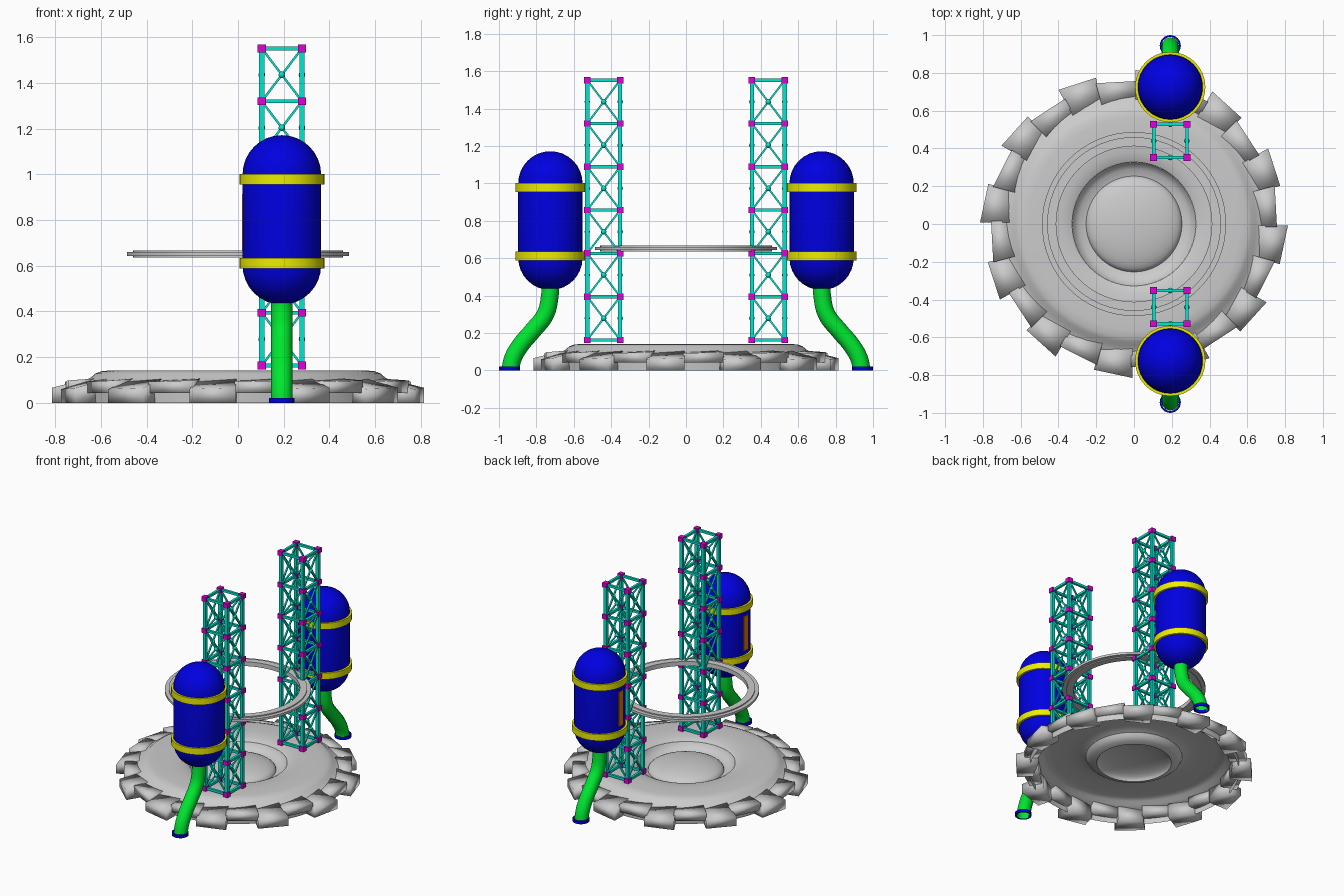
import bpy, bmesh, math
from mathutils import Vector, Matrix

if "Cube" in bpy.data.objects:
    bpy.data.objects.remove(bpy.data.objects["Cube"])


def mat(name, rgb):
    m = bpy.data.materials.new(name)
    m.diffuse_color = (*rgb, 1)
    m.use_nodes = True
    m.node_tree.nodes["Principled BSDF"].inputs["Base Color"].default_value = m.diffuse_color
    return m


BLUE = mat("blue", (0.0, 0.0, 0.75))
TEAL = mat("teal", (0.0, 0.8, 0.62))
MAGENTA = mat("magenta", (0.75, 0.0, 0.7))
YELLOW = mat("yellow", (0.85, 0.85, 0.0))
GREEN = mat("green", (0.0, 0.8, 0.03))
ORANGE = mat("orange", (0.8, 0.2, 0.0))


def finish(name, bm, material=None, smooth=35, recalc=True):
    if recalc:
        bmesh.ops.recalc_face_normals(bm, faces=bm.faces)
    me = bpy.data.meshes.new(name)
    bm.to_mesh(me)
    bm.free()
    ob = bpy.data.objects.new(name, me)
    bpy.context.collection.objects.link(ob)
    if material:
        me.materials.append(material)
    if smooth:
        bpy.ops.object.select_all(action='DESELECT')
        ob.select_set(True)
        bpy.context.view_layer.objects.active = ob
        bpy.ops.object.shade_smooth_by_angle(angle=math.radians(smooth))
    return ob


def lathe(name, profile, center=(0, 0), steps=32, material=None, closed=False, recalc=True):
    """Revolve (radius, z) points, listed from outside/bottom to inside/top."""
    bm = bmesh.new()
    rings = []
    for i in range(steps):
        a = 2 * math.pi * i / steps
        rings.append([bm.verts.new((center[0] + r * math.cos(a), center[1] + r * math.sin(a), z))
                      for r, z in profile])
    n = len(profile)
    for i in range(steps):
        p, q = rings[i], rings[(i + 1) % steps]
        for j in range(n if closed else n - 1):
            k = (j + 1) % n
            bm.faces.new((p[j], q[j], q[k], p[k]))
    bmesh.ops.remove_doubles(bm, verts=bm.verts, dist=1e-5)
    return finish(name, bm, material, recalc=recalc)


def add_bar(bm, a, b, width):
    """Square bar between two points."""
    a, b = Vector(a), Vector(b)
    d = b - a
    m = Matrix.Translation((a + b) / 2) @ d.to_track_quat('Z', 'Y').to_matrix().to_4x4()
    bmesh.ops.create_cube(bm, size=1, matrix=m @ Matrix.Diagonal((width, width, d.length, 1)))


def add_box(bm, center, size):
    bmesh.ops.create_cube(bm, size=1, matrix=Matrix.Translation(center) @ Matrix.Diagonal((*size, 1)))


# Hollow base shell, open underneath, with a hole in the middle
lathe("base_shell", [(0.715, 0.0), (0.72, 0.06), (0.70, 0.085), (0.67, 0.098), (0.645, 0.11),
                     (0.625, 0.128), (0.60, 0.138), (0.56, 0.142), (0.46, 0.142), (0.42, 0.141),
                     (0.38, 0.136), (0.35, 0.13), (0.328, 0.12)], steps=64, recalc=False)
# Dish and dome in the middle of the base
dome = [(0.254 * math.cos(t), 0.068 + 0.065 * math.sin(t))
        for t in [math.pi / 2 * i / 8 for i in range(9)]]
lathe("base_dome", [(0.328, 0.12), (0.315, 0.095), (0.29, 0.077)] + dome, steps=48, recalc=False)


# Staggered rows of skewed tread lugs
def lugs(name, start, half, inner, outer, bottom, top):
    bm = bmesh.new()
    for k in range(12):
        c = math.radians(start + 30 * k)
        a0, a1 = c - half, c + half
        quad = [(a0, inner[0], top[0]), (a0, outer[0], top[1]),
                (a1, outer[1], top[2]), (a1, inner[1], top[3])]
        lo = [bm.verts.new((r * math.cos(a), r * math.sin(a), bottom)) for a, r, z in quad]
        hi = [bm.verts.new((r * math.cos(a), r * math.sin(a), z)) for a, r, z in quad]
        bm.faces.new(lo[::-1])
        bm.faces.new(hi)
        for i in range(4):
            j = (i + 1) % 4
            bm.faces.new((lo[i], lo[j], hi[j], hi[i]))
    finish(name, bm, smooth=120)


lugs("lower_lugs", 22, math.radians(7.4), (0.69, 0.66), (0.80, 0.815), 0.0,
     (0.092, 0.06, 0.066, 0.104))
lugs("upper_lugs", 7, math.radians(8.2), (0.67, 0.65), (0.757, 0.772), 0.042,
     (0.096, 0.092, 0.098, 0.106))

# Floating stepped ring
lathe("hover_ring", [(0.487, 0.643), (0.487, 0.660), (0.46, 0.660), (0.46, 0.668),
                     (0.412, 0.668), (0.412, 0.636), (0.46, 0.636), (0.46, 0.643)],
      steps=64, closed=True)

CX, HALF, Z0, BAY, BAYS = 0.192, 0.088, 0.163, 0.2315, 6

for side, label in ((-1, "front"), (1, "back")):
    # Lattice tower: posts, rungs and cross braces
    ty = side * 0.44
    corners = [(CX + sx * HALF, ty + sy * HALF) for sx, sy in ((-1, -1), (1, -1), (1, 1), (-1, 1))]
    frame, nodes = bmesh.new(), bmesh.new()
    for i, p in enumerate(corners):
        q = corners[(i + 1) % 4]
        add_bar(frame, (*p, Z0), (*p, Z0 + BAY * BAYS), 0.022)
        for k in range(BAYS + 1):
            z = Z0 + k * BAY
            add_bar(frame, (*p, z), (*q, z), 0.017)
            add_box(nodes, (*p, z), (0.036, 0.036, 0.034))
            if k < BAYS:
                add_bar(frame, (*p, z), (*q, z + BAY), 0.010)
                add_bar(frame, (*q, z), (*p, z + BAY), 0.010)
                mid = ((p[0] + q[0]) / 2, (p[1] + q[1]) / 2, z + BAY / 2)
                bmesh.ops.create_icosphere(frame, subdivisions=2, radius=0.015,
                                           matrix=Matrix.Translation(mid))
    finish(label + "_tower_frame", frame, TEAL)
    finish(label + "_tower_nodes", nodes, MAGENTA, smooth=0)

    # Capsule tank
    c, R = (CX, side * 0.725), 0.172
    arc = [math.pi / 2 * i / 8 for i in range(9)]
    profile = [(R * math.sin(t), 0.602 - R * math.cos(t)) for t in arc]
    profile += [(R * math.cos(t), 1.0 + R * math.sin(t)) for t in arc]
    lathe(label + "_tank", profile, c, 32, BLUE)
    # Tank bands
    for z, pos in ((0.612, "lower"), (0.978, "upper")):
        lathe(f"{label}_tank_{pos}_band",
              [(0.165, z - 0.023), (0.186, z - 0.023), (0.186, z + 0.023), (0.165, z + 0.023)],
              c, 32, YELLOW, closed=True)
    # Gauge strip on the left side of the tank
    strip = bmesh.new()
    add_box(strip, (c[0] - R + 0.004, c[1], 0.79), (0.012, 0.05, 0.25))
    finish(label + "_tank_gauge", strip, ORANGE, smooth=0)

    # Curved outlet pipe
    cu = bpy.data.curves.new("pipe_path", 'CURVE')
    cu.dimensions = '3D'
    cu.bevel_depth, cu.bevel_resolution, cu.resolution_u = 0.047, 4, 6
    sp = cu.splines.new('BEZIER')
    path = [(0.725, 0.46), (0.728, 0.40), (0.752, 0.30), (0.82, 0.212), (0.885, 0.135),
            (0.925, 0.065), (0.942, -0.01)]
    sp.bezier_points.add(len(path) - 1)
    for bp, (y, z) in zip(sp.bezier_points, path):
        bp.co = (CX, side * y, z)
        bp.handle_left_type = bp.handle_right_type = 'AUTO'
    tmp = bpy.data.objects.new("pipe_path", cu)
    bpy.context.collection.objects.link(tmp)
    bpy.context.view_layer.update()
    me = tmp.evaluated_get(bpy.context.evaluated_depsgraph_get()).to_mesh()
    bm = bmesh.new()
    bm.from_mesh(me)
    bpy.data.objects.remove(tmp)
    # Trim the pipe at the ground
    bmesh.ops.bisect_plane(bm, geom=bm.verts[:] + bm.edges[:] + bm.faces[:],
                           plane_co=(0, 0, 0.001), plane_no=(0, 0, 1), clear_inner=True)
    finish(label + "_pipe", bm, GREEN)
    # Pipe end collar
    lathe(label + "_pipe_collar", [(0.046, 0.0), (0.056, 0.0), (0.056, 0.022), (0.046, 0.022)],
          (CX, side * 0.944), 24, BLUE, closed=True)
